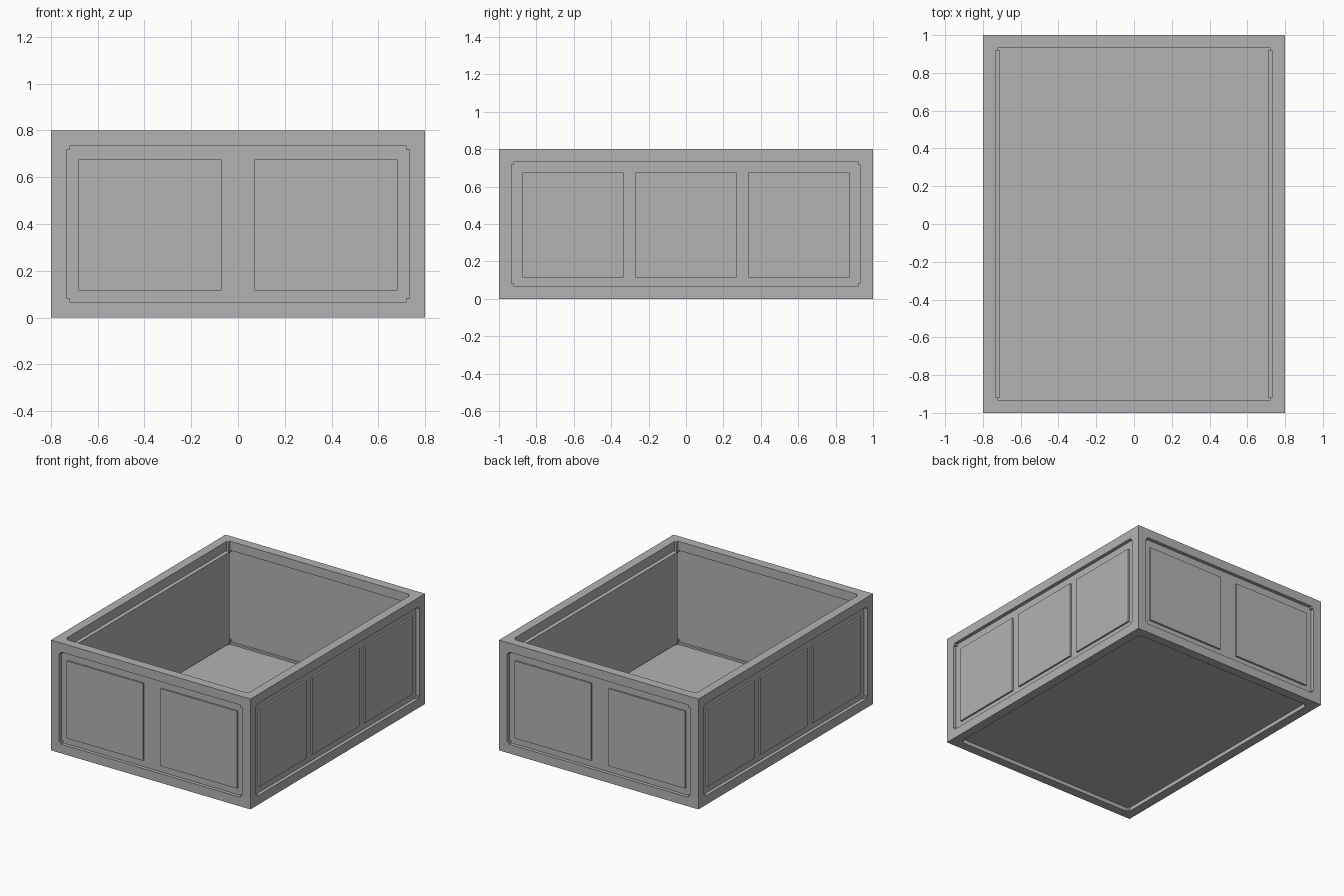
import bpy

if "Cube" in bpy.data.objects:
    bpy.data.objects.remove(bpy.data.objects["Cube"])

X, Y, Z = 0.8, 1.0, 0.8      # half width, half depth, height
BEAM, CORNER = 0.066, 0.081  # beam thickness, corner block size

grey = bpy.data.materials.new("plain_grey")
grey.diffuse_color = (0.45, 0.45, 0.45, 1)
grey.use_nodes = True
grey.node_tree.nodes["Principled BSDF"].inputs["Base Color"].default_value = grey.diffuse_color


def box(name, lo, hi):
    """Axis-aligned box between two opposite corners."""
    size = [abs(b - a) for a, b in zip(lo, hi)]
    mid = [(a + b) / 2 for a, b in zip(lo, hi)]
    bpy.ops.mesh.primitive_cube_add(size=1, location=mid)
    ob = bpy.context.object
    ob.name = name
    ob.scale = size
    bpy.ops.object.transform_apply(location=True, rotation=False, scale=True)
    ob.data.materials.append(grey)
    return ob


# Corner blocks
for sx in (-1, 1):
    for sy in (-1, 1):
        for z0, z1 in ((0, CORNER), (Z - CORNER, Z)):
            box("corner_block", (sx * X, sy * Y, z0),
                (sx * (X - CORNER), sy * (Y - CORNER), z1))

# Frame beams running between the corner blocks
for z0, z1 in ((0, BEAM), (Z - BEAM, Z)):
    for s in (-1, 1):
        box("cross_beam", (-X + CORNER, s * Y, z0),
            (X - CORNER, s * (Y - BEAM), z1))
        box("long_beam", (s * X, -Y + CORNER, z0),
            (s * (X - BEAM), Y - CORNER, z1))
for sx in (-1, 1):
    for sy in (-1, 1):
        box("corner_post", (sx * X, sy * Y, CORNER),
            (sx * (X - BEAM), sy * (Y - BEAM), Z - CORNER))

# Recessed walls with raised plates on the outside
for s in (-1, 1):
    box("end_wall", (-X + 0.04, s * (Y - 0.025), 0.04),
        (X - 0.04, s * (Y - 0.05), Z - 0.04))
    for c in (-1, 1):
        box("end_plate", (c * 0.07, s * (Y - 0.03), 0.115),
            (c * 0.683, s * (Y - 0.012), 0.675))

    box("side_wall", (s * (X - 0.025), -Y + 0.04, 0.04),
        (s * (X - 0.055), Y - 0.04, Z - 0.04))
    box("side_inner_lining", (s * (X - 0.05), -Y + CORNER, 0.068),
        (s * 0.71, Y - CORNER, Z - 0.07))
    for y0, y1 in ((-0.875, -0.335), (-0.27, 0.27), (0.335, 0.875)):
        box("side_plate", (s * (X - 0.03), y0, 0.115),
            (s * (X - 0.012), y1, 0.675))

# Recessed floor
box("floor", (-X + 0.04, -Y + 0.04, 0.028), (X - 0.04, Y - 0.04, 0.052))
